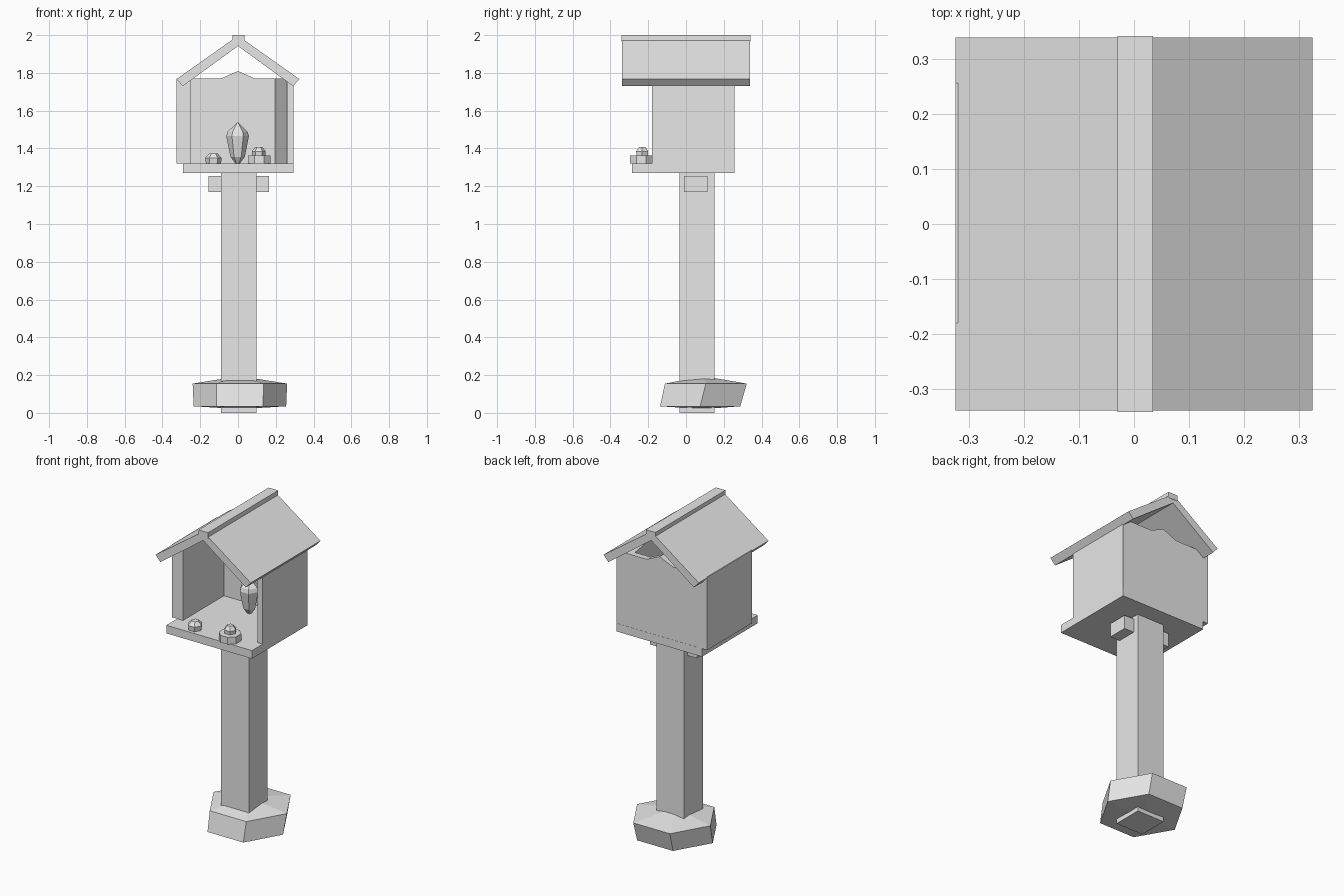
import bpy, bmesh, math

if "Cube" in bpy.data.objects:
    bpy.data.objects.remove(bpy.data.objects["Cube"])

# one flat grey for everything
grey = bpy.data.materials.new("plain grey")
grey.diffuse_color = (0.8, 0.8, 0.8, 1)
grey.use_nodes = True
grey.node_tree.nodes["Principled BSDF"].inputs["Base Color"].default_value = grey.diffuse_color


def finish(name, bm):
    bmesh.ops.recalc_face_normals(bm, faces=bm.faces)
    me = bpy.data.meshes.new(name)
    bm.to_mesh(me)
    bm.free()
    me.materials.append(grey)
    ob = bpy.data.objects.new(name, me)
    bpy.context.collection.objects.link(ob)
    return ob


def extrude(name, pts, axis, a, b):
    """Extrude a 2D profile along 'y' (points are x,z) or 'z' (points are x,y)."""
    bm = bmesh.new()
    put = (lambda p, t: (p[0], t, p[1])) if axis == 'y' else (lambda p, t: (p[0], p[1], t))
    lo = [bm.verts.new(put(p, a)) for p in pts]
    hi = [bm.verts.new(put(p, b)) for p in pts]
    bm.faces.new(lo)
    bm.faces.new(hi)
    n = len(pts)
    for i in range(n):
        j = (i + 1) % n
        bm.faces.new((lo[i], lo[j], hi[j], hi[i]))
    return finish(name, bm)


def box(name, x0, x1, y0, y1, z0, z1):
    return extrude(name, [(x0, y0), (x1, y0), (x1, y1), (x0, y1)], 'z', z0, z1)


def stone(name, x, y, rings, sides, turn=0.0):
    """Faceted lathe; each ring is (radius, z, y shift), radius 0 is a point."""
    bm = bmesh.new()
    loops = []
    for r, z, dy in rings:
        if r == 0:
            loops.append([bm.verts.new((x, y + dy, z))] * sides)
        else:
            loops.append([bm.verts.new((x + r * math.cos(turn + math.tau * i / sides),
                                        y + dy + r * math.sin(turn + math.tau * i / sides), z))
                          for i in range(sides)])
    for a, b in zip(loops, loops[1:]):
        for i in range(sides):
            j = (i + 1) % sides
            quad = []
            for v in (a[i], a[j], b[j], b[i]):
                if v not in quad:
                    quad.append(v)
            bm.faces.new(quad)
    for lp in (loops[0], loops[-1]):
        if lp[0] is not lp[1]:
            bm.faces.new(lp)
    return finish(name, bm)


# foot stone, post and cross bar
stone("foot_stone", 0.01, 0.09,
      [(0, 0.02, 0.0), (0.245, 0.035, -0.015), (0.25, 0.155, 0.015), (0, 0.195, 0.0)], 6)
box("post", -0.09, 0.098, -0.035, 0.15, 0.0, 1.27)
box("cross_bar", -0.155, 0.165, -0.01, 0.115, 1.17, 1.255)

# house: floor, side walls (right one thickens to the back), back wall
box("floor", -0.29, 0.295, -0.285, 0.257, 1.27, 1.32)
box("left_wall", -0.325, -0.25, -0.18, 0.257, 1.32, 1.77)
extrude("right_wall", [(0.26, -0.18), (0.295, -0.18), (0.295, 0.257), (0.195, 0.22)],
        'z', 1.32, 1.77)
extrude("back_wall", [(-0.3, 1.32), (0.294, 1.32), (0.294, 1.77), (0.09, 1.77),
                      (0.0, 1.81), (-0.09, 1.77), (-0.3, 1.77)], 'y', 0.22, 0.256)

# roof: two slabs and a ridge strip
for side, s in (("left", -1), ("right", 1)):
    extrude(side + "_roof", [(0, 1.942), (s * 0.292, 1.73), (s * 0.325, 1.767), (0, 1.997)],
            'y', -0.34, 0.34)
box("ridge_strip", -0.03, 0.035, -0.342, 0.342, 1.965, 2.0)

# crystal standing inside
stone("crystal", -0.002, 0.115,
      [(0.012, 1.32, 0), (0.038, 1.355, 0), (0.06, 1.465, 0), (0.053, 1.488, 0), (0, 1.54, 0)], 6)

# small offerings on the front ledge
stone("small_dish", 0.112, -0.237, [(0.064, 1.32, 0), (0.064, 1.363, 0)], 8, math.pi / 8)
for name, x, z in (("left_pebble", -0.13, 1.32), ("dish_pebble", 0.11, 1.355)):
    k = 0.044 if x < 0 else 0.037
    stone(name, x, -0.232, [(k * 0.9, z, 0), (k, z + 0.03, 0), (k * 0.5, z + 0.053, 0)], 6)
